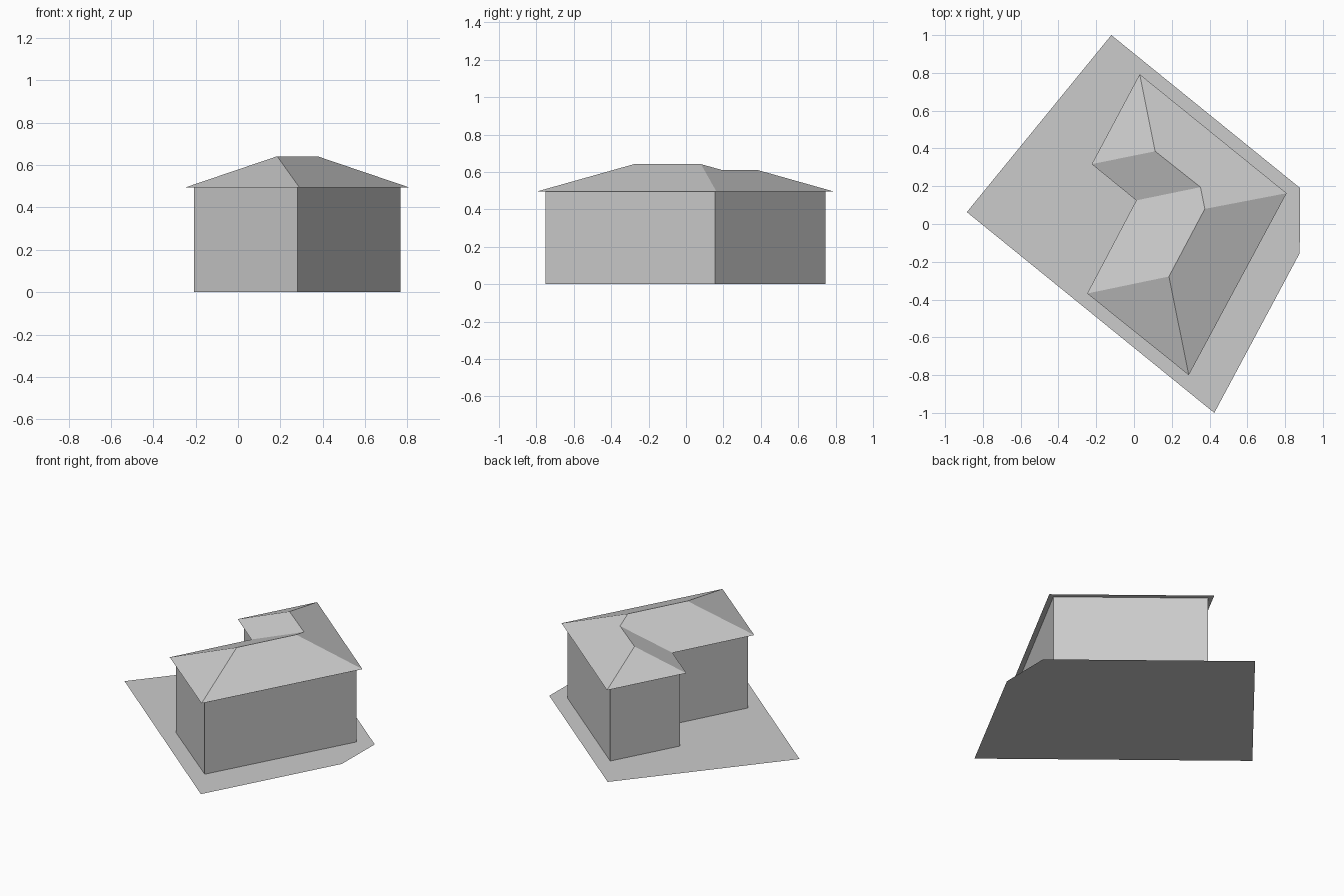
import bpy
from mathutils import Vector
from mathutils.geometry import intersect_line_line

cube = bpy.data.objects.get("Cube")
if cube:
    bpy.data.objects.remove(cube)

EAVE_Z, RIDGE_Z, LOW_RIDGE_Z, OVERHANG = 0.495, 0.642, 0.61, 0.031

grey = bpy.data.materials.new("plain grey")
grey.use_nodes = True
color = (0.6, 0.6, 0.6, 1)
grey.diffuse_color = color
grey.node_tree.nodes["Principled BSDF"].inputs["Base Color"].default_value = color


def make_part(name, verts, faces):
    mesh = bpy.data.meshes.new(name)
    mesh.from_pydata([tuple(v) for v in verts], [], faces)
    mesh.materials.append(grey)
    obj = bpy.data.objects.new(name, mesh)
    bpy.context.collection.objects.link(obj)
    return obj


def at_height(points, z):
    return [(p[0], p[1], z) for p in points]


def inset(points, distance):
    """Move every edge of a counter-clockwise outline inwards."""
    lines = []
    for i, p in enumerate(points):
        a, b = Vector((*p, 0)), Vector((*points[(i + 1) % len(points)], 0))
        d = (b - a).normalized()
        shift = Vector((-d.y, d.x, 0)) * distance
        lines.append((a + shift, b + shift))
    return [intersect_line_line(*lines[i - 1], *lines[i])[0].xy
            for i in range(len(lines))]


# L-shaped eaves outline, counter-clockwise
eaves = [(-0.248, -0.368), (0.29, -0.80), (0.808, 0.163),
         (0.03, 0.793), (-0.224, 0.317), (0.012, 0.125)]
n = len(eaves)

# Ground plot
plot = [(-0.12, 1.0), (-0.885, 0.063), (0.425, -1.0), (0.877, -0.155), (0.88, 0.19)]
make_part("ground_plot", at_height(plot, 0), [range(len(plot))])

# Walls
wall = inset(eaves, OVERHANG)
make_part("walls", at_height(wall, 0) + at_height(wall, EAVE_Z),
          [(i, (i + 1) % n, (i + 1) % n + n, i + n) for i in range(n)])

# Hipped roof: main ridge, then the lower ridge of the rear wing
ridge = at_height([(0.185, -0.278), (0.375, 0.08)], RIDGE_Z)
ridge += at_height([(0.352, 0.195), (0.112, 0.385)], LOW_RIDGE_Z)
slopes = [(0, 1, 6), (1, 2, 7, 6), (2, 3, 9, 8, 7),
          (3, 4, 9), (4, 5, 8, 9), (5, 0, 6, 7, 8)]
soffit = tuple(reversed(range(n)))
make_part("hipped_roof", at_height(eaves, EAVE_Z) + ridge, slopes + [soffit])
